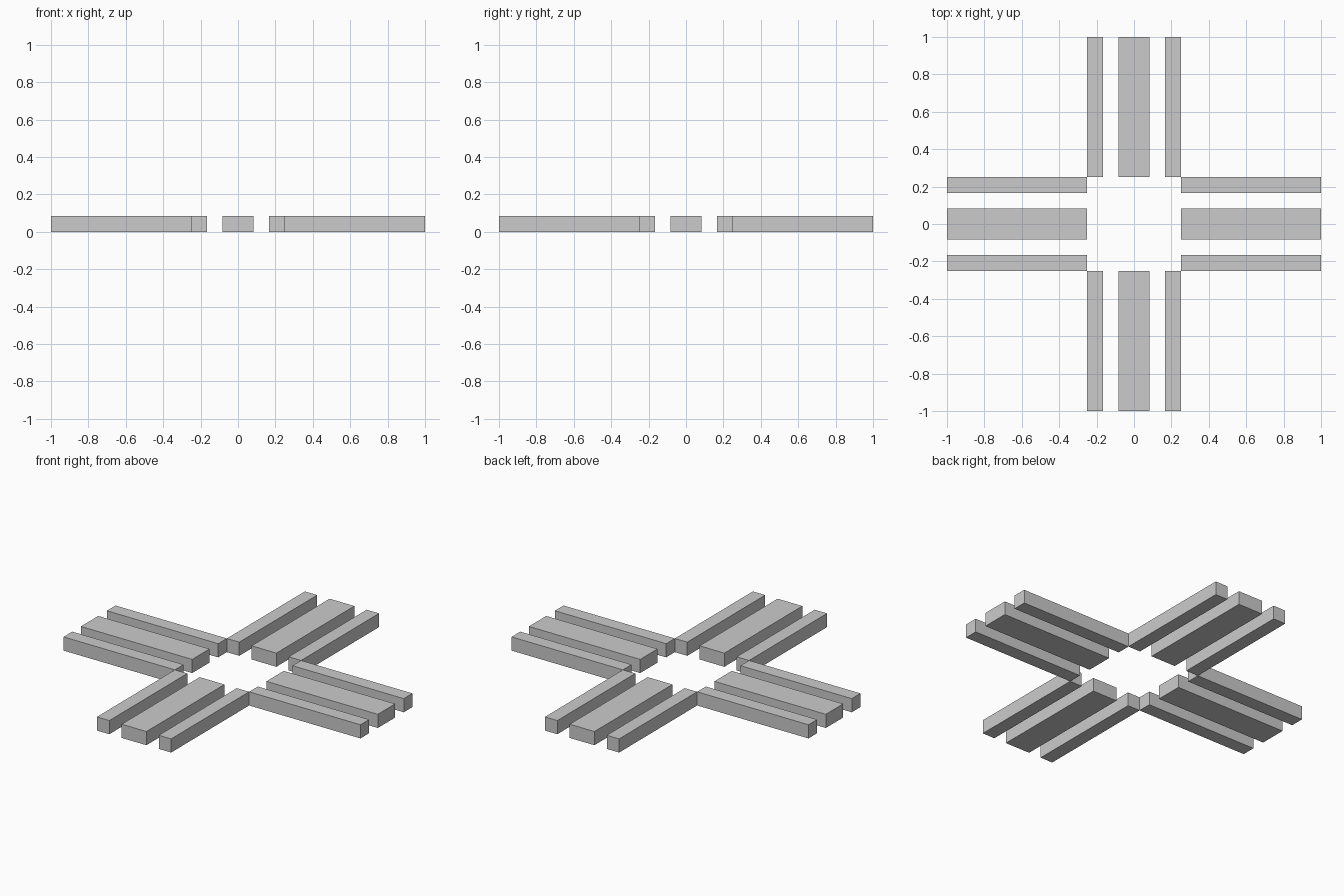
import bpy
from math import pi
from mathutils import Matrix, Vector

if "Cube" in bpy.data.objects:
    bpy.data.objects.remove(bpy.data.objects["Cube"])

U = 1 / 12              # base unit: bar height and kerb width
INNER, OUTER = 0.25, 1.0


def bar(name, y, width, angle):
    """Box running outward along +x at offset y, turned about the centre."""
    bpy.ops.mesh.primitive_cube_add(size=1)
    ob = bpy.context.object
    ob.name = name
    place = Matrix.Translation(Vector(((INNER + OUTER) / 2, y, U / 2)))
    scale = Matrix.Diagonal((OUTER - INNER, width, U, 1))
    ob.data.transform(Matrix.Rotation(angle, 4, 'Z') @ place @ scale)


# Four arms, each with a wide middle strip and two narrow edge strips
for i, side in enumerate(("right", "back", "left", "front")):
    angle = i * pi / 2
    bar(f"{side}_middle_strip", 0, 2 * U, angle)
    bar(f"{side}_edge_strip_a", 2.5 * U, U, angle)
    bar(f"{side}_edge_strip_b", -2.5 * U, U, angle)
